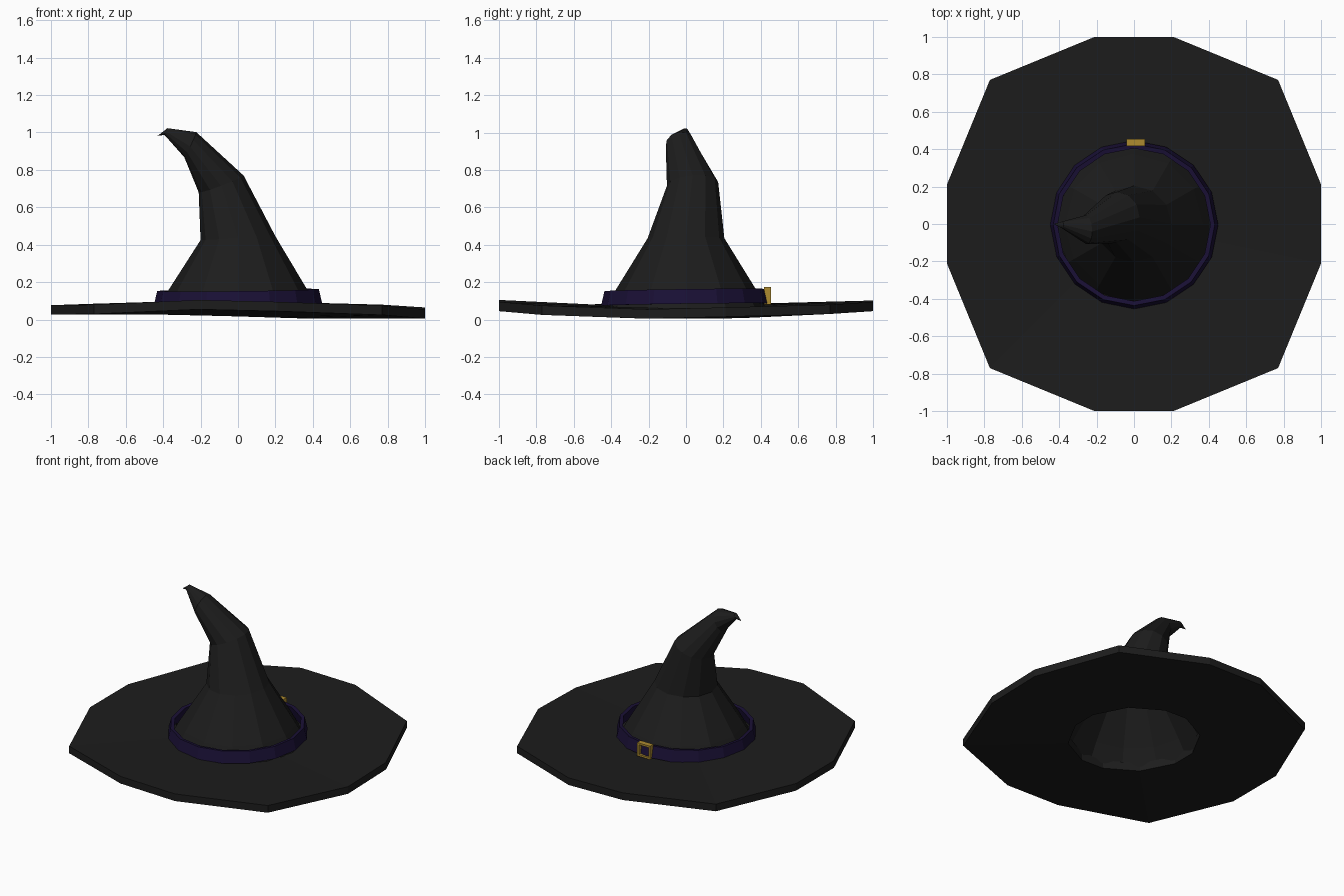
import bpy, bmesh, math
from mathutils import Vector

if "Cube" in bpy.data.objects:
    bpy.data.objects.remove(bpy.data.objects["Cube"])


def material(name, rgb):
    m = bpy.data.materials.new(name)
    m.diffuse_color = (*rgb, 1)
    m.use_nodes = True
    m.node_tree.nodes["Principled BSDF"].inputs["Base Color"].default_value = m.diffuse_color
    return m


BLACK = material("black_felt", (0.012, 0.012, 0.012))
PURPLE = material("purple_cloth", (0.010, 0.005, 0.036))
GOLD = material("gold_metal", (0.42, 0.26, 0.03))


def loft(name, rings, mat, closed=False, tip=None):
    """Skin rings of points; closed joins last to first, tip ends in a point."""
    bm = bmesh.new()
    loops = [[bm.verts.new(p) for p in ring] for ring in rings]
    n = len(loops[0])
    pairs = list(zip(loops, loops[1:]))
    if closed:
        pairs.append((loops[-1], loops[0]))
    for a, b in pairs:
        for i in range(n):
            j = (i + 1) % n
            bm.faces.new((a[i], a[j], b[j], b[i]))
    if tip:
        t = bm.verts.new(tip)
        for i in range(n):
            bm.faces.new((loops[-1][i], loops[-1][(i + 1) % n], t))
    bmesh.ops.recalc_face_normals(bm, faces=bm.faces)
    me = bpy.data.meshes.new(name)
    bm.to_mesh(me)
    bm.free()
    me.materials.append(mat)
    ob = bpy.data.objects.new(name, me)
    bpy.context.collection.objects.link(ob)
    return ob


def oval(n, center, u, v):
    c, u, v = Vector(center), Vector(u), Vector(v)
    return [c + u * math.cos(t) + v * math.sin(t)
            for t in (math.tau * i / n for i in range(n))]


# Brim: twelve-sided thick ring, wavy in height
outline = [(1, -0.21, 0.005), (1, 0.21, 0.015), (0.77, 0.77, 0.03), (0.21, 1, 0.045),
           (-0.21, 1, 0.052), (-0.77, 0.77, 0.035), (-1, 0.21, 0.027), (-1, -0.21, 0.027),
           (-0.77, -0.77, 0.03), (-0.21, -1, 0.055), (0.21, -1, 0.045), (0.77, -0.77, 0.025)]


def brim_ring(scale, low, high):
    ring = []
    for x, y, z in outline:
        d = Vector((x, y, 0))
        if scale < 1:
            d = d.normalized() * scale
            z = 0.017 - 0.012 * x - 0.5 * low
        ring.append((d.x, d.y, z + low + high))
    return ring


loft("brim", [brim_ring(0.42, 0, 0), brim_ring(1, 0, 0),
              brim_ring(1, 0, 0.05), brim_ring(0.42, 0, 0.057)], BLACK, closed=True)

# Crown: hollow cone with a bent, drooping tip
loft("crown", [
    oval(12, (0, 0, 0.055), (0.43, 0, 0), (0, 0.43, 0)),
    oval(12, (0, 0, 0.16), (0.37, 0, 0), (0, 0.375, 0)),
    oval(12, (0, 0, 0.435), (0.20, 0, 0.01), (0, 0.205, 0)),
    oval(12, (-0.09, 0.035, 0.725), (0.12, 0, 0.045), (0, 0.137, 0.01)),
    oval(12, (-0.255, -0.03, 0.935), (0.032, -0.01, 0.067), (0, 0.078, 0.01)),
    oval(12, (-0.385, -0.005, 1.005), (0.008, 0, 0.018), (0, 0.018, 0)),
], BLACK, tip=(-0.43, 0, 0.982))


# Band: sixteen-sided strap standing slightly off the crown
def band_ring(r, z):
    return oval(16, (0, -0.004, z), (r, 0, 0.005), (0, r, 0.006))


loft("band", [band_ring(0.45, 0.08), band_ring(0.432, 0.158),
              band_ring(0.408, 0.155), band_ring(0.425, 0.08)], PURPLE, closed=True)


# Buckle: open rectangular frame at the back
def frame(w, h, y):
    cx, cz = 0.01, 0.128
    return [(cx + sx * w, y, cz + sz * h)
            for sx, sz in ((-1, -1), (1, -1), (1, 1), (-1, 1))]


loft("buckle", [frame(0.05, 0.047, 0.418), frame(0.05, 0.047, 0.455),
                frame(0.037, 0.034, 0.455), frame(0.037, 0.034, 0.418)], GOLD, closed=True)
